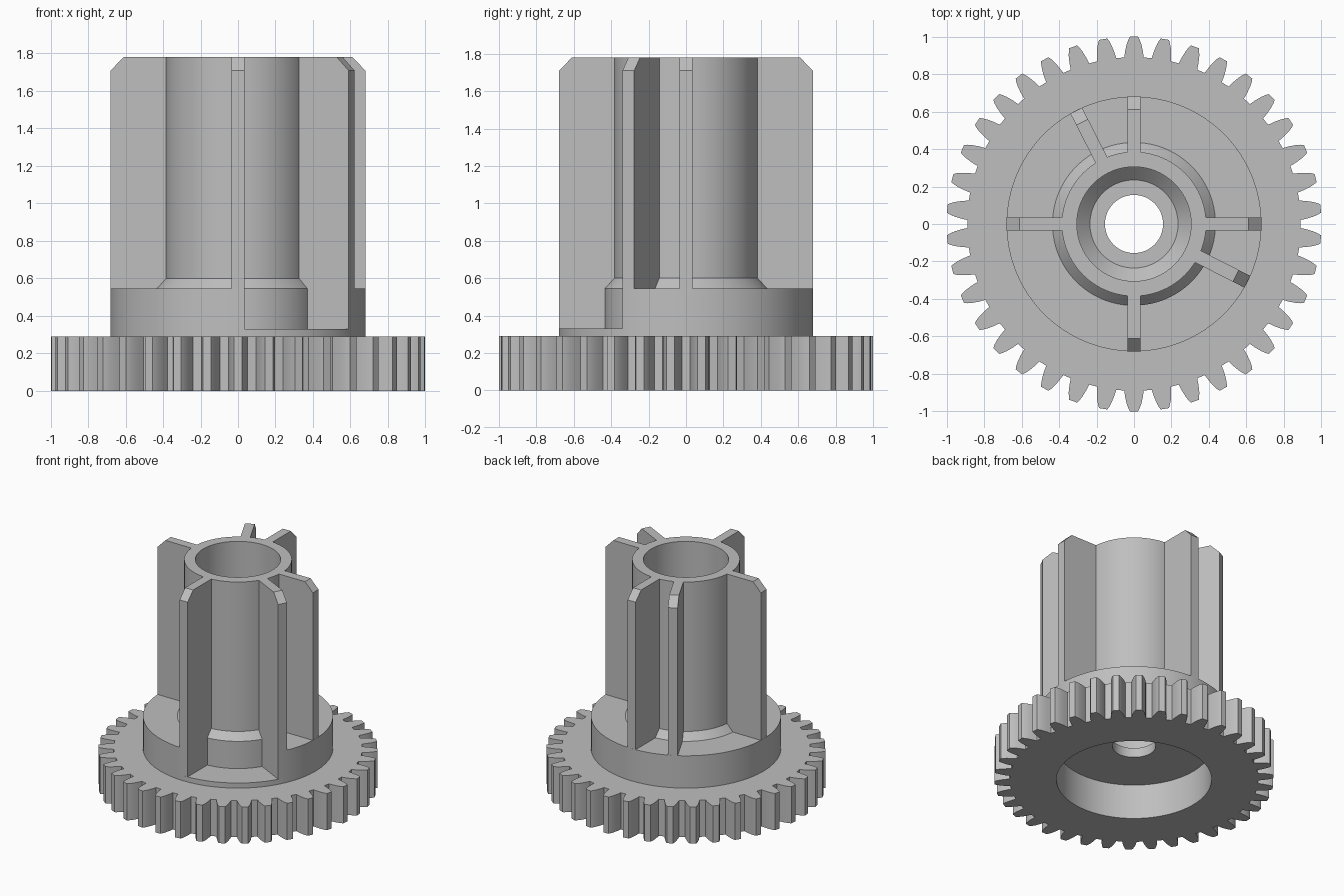
import bpy
import bmesh
from math import sin, cos, pi, radians

cube = bpy.data.objects.get("Cube")
if cube:
    bpy.data.objects.remove(cube, do_unlink=True)

grey = bpy.data.materials.new("plain_grey")
grey.use_nodes = True
colour = (0.52, 0.52, 0.52, 1)
grey.diffuse_color = colour
grey.node_tree.nodes["Principled BSDF"].inputs["Base Color"].default_value = colour

STEP = 3  # degrees per lathe segment


def finish(name, bm, smooth=True):
    bmesh.ops.recalc_face_normals(bm, faces=bm.faces)
    mesh = bpy.data.meshes.new(name)
    bm.to_mesh(mesh)
    bm.free()
    mesh.materials.append(grey)
    obj = bpy.data.objects.new(name, mesh)
    bpy.context.collection.objects.link(obj)
    if smooth:
        bpy.ops.object.select_all(action="DESELECT")
        obj.select_set(True)
        bpy.context.view_layer.objects.active = obj
        bpy.ops.object.shade_smooth_by_angle(angle=radians(25))
    return obj


def loft(name, rings, closed=True):
    """Join successive point rings; the last ring joins the first if closed."""
    bm = bmesh.new()
    loops = [[bm.verts.new(p) for p in ring] for ring in rings]
    pairs = list(zip(loops, loops[1:]))
    if closed:
        pairs.append((loops[-1], loops[0]))
    else:
        bm.faces.new(loops[0])
        bm.faces.new(loops[-1])
    for a, b in pairs:
        for i in range(len(a)):
            j = (i + 1) % len(a)
            bm.faces.new((a[i], a[j], b[j], b[i]))
    return finish(name, bm)


def lathe(name, profile, start=0, end=360):
    """Turn a closed (radius, height) profile about z, fully or in part."""
    full = end - start == 360
    angles = [radians(a) for a in range(start, end + (0 if full else 1), STEP)]
    rings = [[(r * cos(a), r * sin(a), z) for r, z in profile] for a in angles]
    return loft(name, rings, closed=full)


# Gear rim: toothed outline outside, round recess inside
TEETH = 38
flank = [(0.89, 0.052), (0.925, 0.047), (0.96, 0.039), (0.985, 0.030), (1.0, 0.022)]
tooth = [(r, -w / r) for r, w in flank] + [(r, w / r) for r, w in reversed(flank)]
outline = []
for t in range(TEETH):
    centre = pi / 2 + t * 2 * pi / TEETH
    outline += [(r, centre + a) for r, a in tooth]


def gear_ring(z, radius=None):
    return [((radius or r) * cos(a), (radius or r) * sin(a), z) for r, a in outline]


RECESS, GEAR_TOP, TOP = 0.555, 0.29, 1.78
loft("gear_rim", [gear_ring(0, RECESS), gear_ring(0),
                  gear_ring(GEAR_TOP), gear_ring(GEAR_TOP, RECESS)])

# Central tube with tapered foot, stepped bore and the web over the recess
lathe("central_tube", [
    (0.155, 0.275), (RECESS, 0.275), (RECESS, GEAR_TOP), (0.435, GEAR_TOP),
    (0.435, 0.545), (0.385, 0.60), (0.385, TOP), (0.305, TOP),
    (0.305, 0.42), (0.235, 0.35), (0.155, 0.35)])


# Collar around the tube, lower in the notch between two fins
def collar(name, height, start, end):
    lathe(name, [(0.435, GEAR_TOP), (0.68, GEAR_TOP),
                 (0.68, height), (0.435, height)], start, end)


collar("collar", 0.545, -27, 270)
collar("notch_floor", 0.33, -90, -27)

# Radial fins with chamfered top corners
fin_profile = [(0.38, 0.30), (0.679, 0.30), (0.679, 1.71), (0.61, TOP), (0.38, TOP)]
for number, degrees in enumerate((0, 90, 117, 180, 270, 333), 1):
    a = radians(degrees)
    bm = bmesh.new()
    sides = [[bm.verts.new((r * cos(a) - w * sin(a), r * sin(a) + w * cos(a), z))
              for r, z in fin_profile] for w in (-0.035, 0.035)]
    for side in sides:
        bm.faces.new(side)
    count = len(fin_profile)
    for i in range(count):
        j = (i + 1) % count
        bm.faces.new((sides[0][i], sides[0][j], sides[1][j], sides[1][i]))
    finish(f"fin_{number}", bm, smooth=False)
